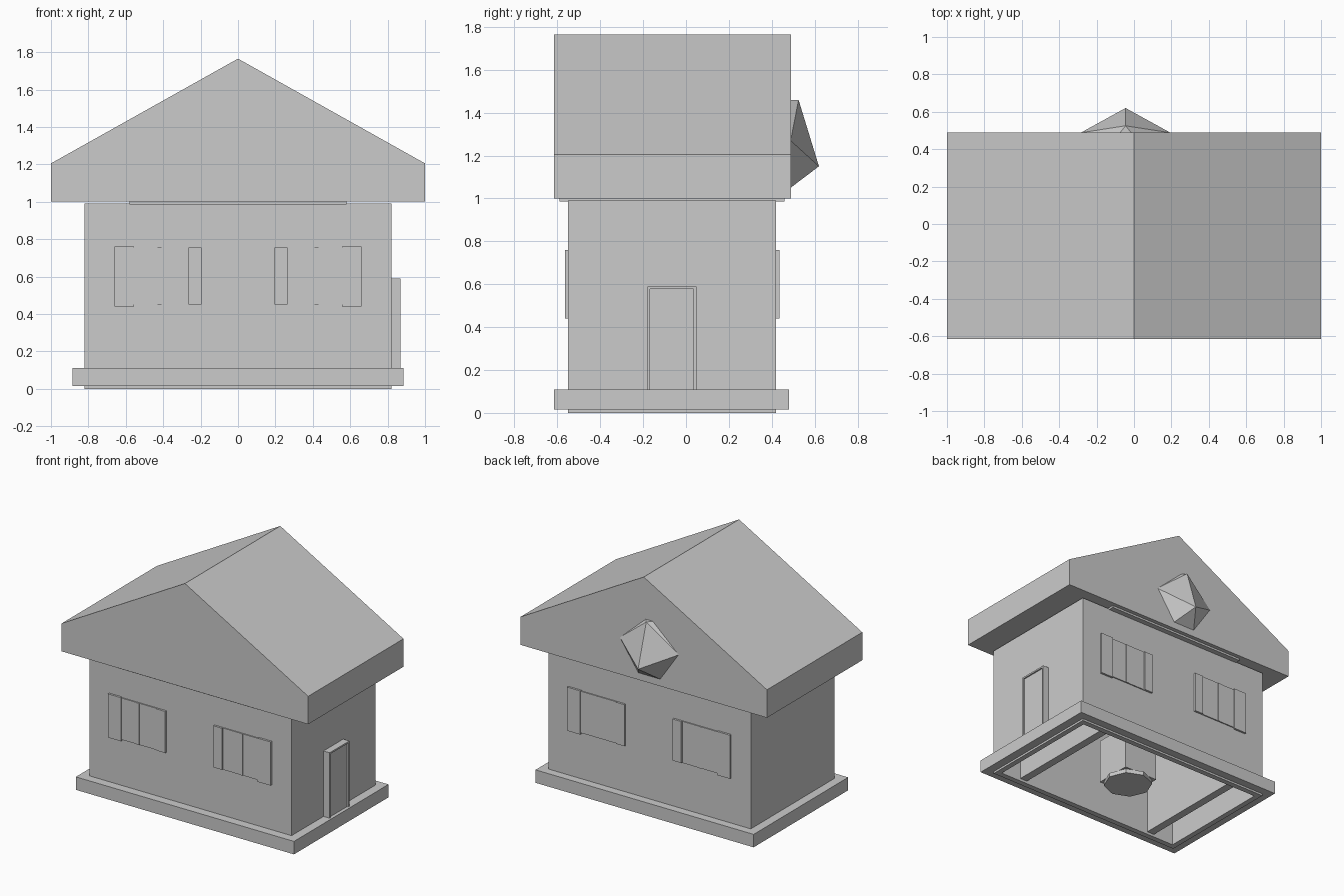
import bpy, bmesh
from mathutils import Vector

if "Cube" in bpy.data.objects:
    bpy.data.objects.remove(bpy.data.objects["Cube"], do_unlink=True)

GREY = (0.6, 0.6, 0.6, 1)
mat = bpy.data.materials.new("plain grey")
mat.use_nodes = True
mat.diffuse_color = GREY
mat.node_tree.nodes["Principled BSDF"].inputs["Base Color"].default_value = GREY


def finish(name, bm):
    bmesh.ops.recalc_face_normals(bm, faces=bm.faces)
    me = bpy.data.meshes.new(name)
    bm.to_mesh(me)
    bm.free()
    me.materials.append(mat)
    ob = bpy.data.objects.new(name, me)
    bpy.context.collection.objects.link(ob)
    return ob


def add_box(bm, x, y, z):
    vs = bmesh.ops.create_cube(bm, size=1)["verts"]
    for v in vs:
        v.co = Vector([(a + b) / 2 + c * (b - a) for (a, b), c in zip((x, y, z), v.co)])


def box(name, x, y, z):
    bm = bmesh.new()
    add_box(bm, x, y, z)
    return finish(name, bm)


def frame(name, x, y, z, t):
    """Hollow rectangular ring of four strips, open above and below."""
    bm = bmesh.new()
    loops = []
    for inset in (0, t):
        for h in z:
            loops.append([bm.verts.new((px, py, h)) for px, py in (
                (x[0] + inset, y[0] + inset), (x[1] - inset, y[0] + inset),
                (x[1] - inset, y[1] - inset), (x[0] + inset, y[1] - inset))])
    for a, b in ((0, 1), (1, 3), (3, 2), (2, 0)):
        for i in range(4):
            j = (i + 1) % 4
            bm.faces.new((loops[a][i], loops[a][j], loops[b][j], loops[b][i]))
    return finish(name, bm)


FRONT, BACK, SIDE = -0.55, 0.42, 0.82

# Walls, plinth and ceiling plate
frame("walls", (-SIDE, SIDE), (FRONT, BACK), (0, 0.99), 0.04)
frame("plinth", (-0.885, 0.885), (-0.615, 0.48), (0.015, 0.11), 0.075)
box("ceiling_plate", (-0.58, 0.58), (-0.59, 0.46), (0.985, 1.0))
for name, x in (("left_partition", 0.58), ("right_partition", -0.58)):
    box(name, (x - 0.03, x + 0.03), (FRONT + 0.04, BACK - 0.04), (0.02, 0.99))

# Gabled roof block
bm = bmesh.new()
gable = [(-1, 1), (1, 1), (1, 1.205), (0, 1.765), (-1, 1.205)]
face = bm.faces.new([bm.verts.new((x, -0.615, z)) for x, z in gable])
ext = bmesh.ops.extrude_face_region(bm, geom=[face])["geom"]
bmesh.ops.translate(bm, vec=(0, 1.105, 0), verts=[g for g in ext if isinstance(g, bmesh.types.BMVert)])
finish("roof", bm)

# Faceted ornament on the back gable
bm = bmesh.new()
for dx, z in ((0.24, 1.27), (0.09, 1.05), (0.03, 1.46)):
    for s in (-1, 1):
        bm.verts.new((s * dx - 0.045, 0.488, z))
bm.verts.new((-0.045, 0.62, 1.15))
bm.verts.new((-0.045, 0.525, 1.46))
bmesh.ops.convex_hull(bm, input=bm.verts)
finish("gable_ornament", bm)

# Windows: a pane with a shutter at each side, on both long walls
for wall, y, out in (("front", FRONT, -1), ("back", BACK, 1)):
    for side, s in (("left", 1), ("right", -1)):
        def plate(part, a, b, depth, low=0.45, high=0.755):
            box(f"{wall}_{side}_{part}", sorted((s * a, s * b)),
                sorted((y - out * 0.005, y + out * depth)), (low, high))
        plate("pane", 0.27, 0.56, 0.008)
        plate("mullion", 0.41, 0.43, 0.011)
        plate("inner_shutter", 0.195, 0.265, 0.015)
        plate("outer_shutter", 0.555, 0.66, 0.015, 0.44, 0.76)

# Door with its surround on the left wall
bm = bmesh.new()
add_box(bm, (0.81, 0.87), (-0.18, -0.168), (0.1, 0.59))
add_box(bm, (0.81, 0.87), (0.036, 0.048), (0.1, 0.59))
add_box(bm, (0.81, 0.87), (-0.168, 0.036), (0.578, 0.59))
finish("door_surround", bm)
box("door_panel", (0.81, 0.86), (-0.168, 0.036), (0.1, 0.578))

# Pedestal in the middle of the open floor
box("pedestal", (-0.14, 0.14), (-0.205, 0.075), (0.03, 0.36))
bm = bmesh.new()
bmesh.ops.create_cone(bm, cap_ends=True, segments=8, radius1=0.17, radius2=0.17, depth=0.03)
bmesh.ops.translate(bm, vec=(0, -0.065, 0.015), verts=bm.verts)
finish("pedestal_foot", bm)
